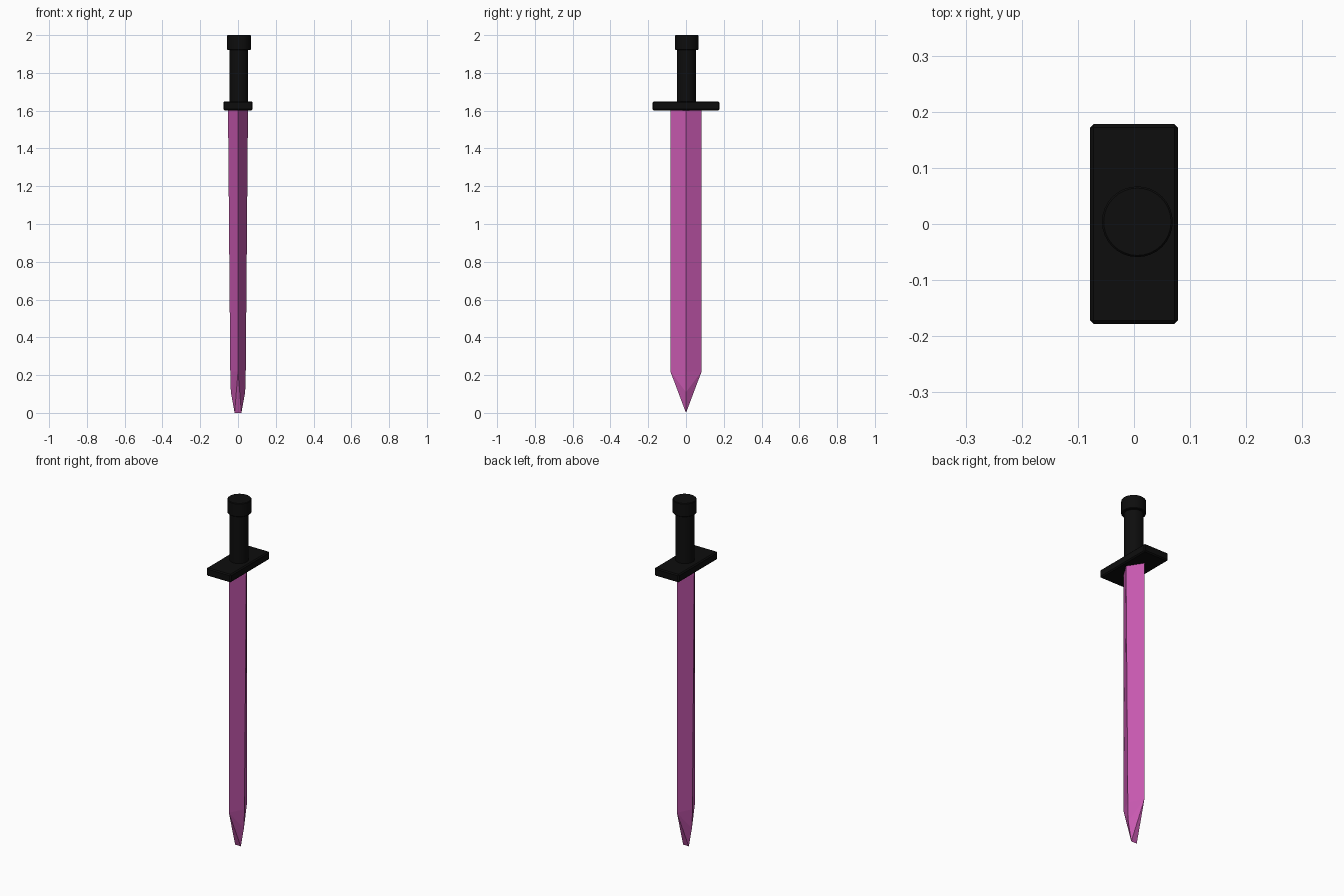
import bpy, bmesh

if "Cube" in bpy.data.objects:
    bpy.data.objects.remove(bpy.data.objects["Cube"])


def material(name, rgb):
    m = bpy.data.materials.new(name)
    m.diffuse_color = (*rgb, 1)
    m.use_nodes = True
    m.node_tree.nodes["Principled BSDF"].inputs["Base Color"].default_value = m.diffuse_color
    return m


black = material("black", (0.004, 0.004, 0.004))
pink = material("pink", (0.58, 0.10, 0.44))


def cylinder(name, r, z0, z1, x, y, bevel=0.0):
    bpy.ops.mesh.primitive_cylinder_add(vertices=32, radius=r, depth=z1 - z0,
                                        location=(x, y, (z0 + z1) / 2))
    o = bpy.context.object
    o.name = name
    o.data.materials.append(black)
    if bevel:
        b = o.modifiers.new("bevel", 'BEVEL')
        b.width, b.segments = bevel, 1
    bpy.ops.object.shade_smooth_by_angle()
    return o


# Blade: diamond section, ridges on +-x, cutting edges on +-y
bm = bmesh.new()
top = [bm.verts.new(p) for p in
       ((0.053, 0, 1.615), (0, 0.083, 1.615), (-0.053, 0, 1.615), (0, -0.083, 1.615))]
edge = {s: bm.verts.new((0, s * 0.083, 0.22)) for s in (1, -1)}
ridge = {s: bm.verts.new((s * 0.038, 0, 0.11)) for s in (1, -1)}
shoulder = {s: bm.verts.new((s * 0.041, 0, 0.22)) for s in (1, -1)}
tip = {s: bm.verts.new((s * 0.018, 0, 0)) for s in (1, -1)}
bm.faces.new(top)
for sx in (1, -1):
    for sy in (1, -1):
        bm.faces.new((top[1 - sx], top[2 - sy], edge[sy], shoulder[sx]))
        bm.faces.new((shoulder[sx], edge[sy], ridge[sx]))
        bm.faces.new((ridge[sx], edge[sy], tip[sx]))
# narrow facets between the two tip points
for sy in (1, -1):
    bm.faces.new((edge[sy], tip[1], tip[-1]))
# top[] is ordered +x, +y, -x, -y
bmesh.ops.recalc_face_normals(bm, faces=bm.faces)
mesh = bpy.data.meshes.new("blade")
bm.to_mesh(mesh)
bm.free()
blade = bpy.data.objects.new("blade", mesh)
blade.data.materials.append(pink)
bpy.context.collection.objects.link(blade)

# Cross guard with softened edges
bpy.ops.mesh.primitive_cube_add(size=1, location=(0, 0, 1.625))
guard = bpy.context.object
guard.name = "cross_guard"
guard.scale = (0.156, 0.356, 0.046)
bpy.ops.object.transform_apply(location=False, rotation=False, scale=True)
bev = guard.modifiers.new("bevel", 'BEVEL')
bev.width, bev.segments = 0.006, 1
guard.data.materials.append(black)

# Grip and pommel
cylinder("grip", 0.05, 1.64, 1.93, 0.004, 0.003)
cylinder("pommel", 0.063, 1.922, 2.0, 0.006, 0.004, 0.003)
